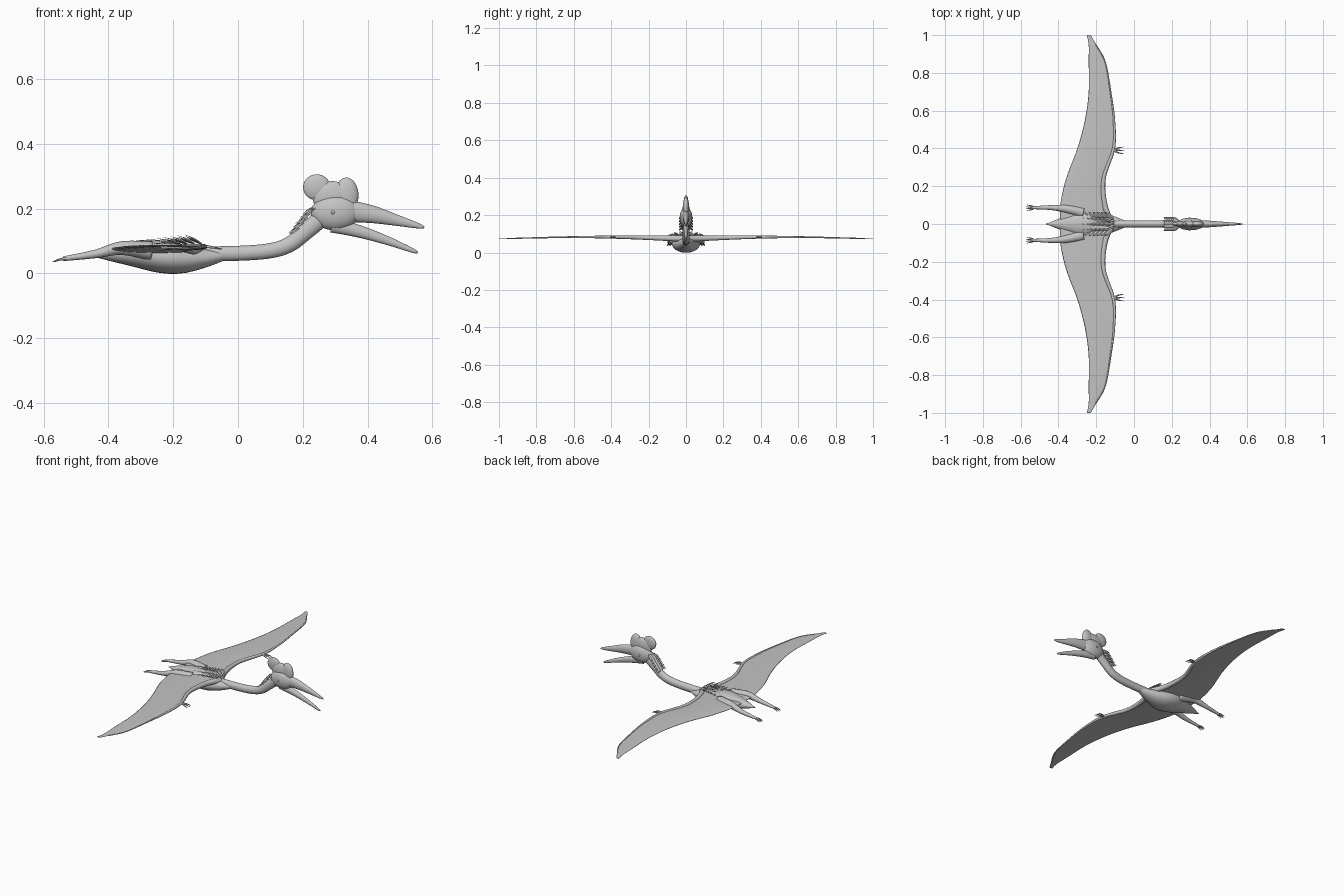
import bpy, bmesh, math
from mathutils import Matrix, Vector

cube = bpy.data.objects.get("Cube")
if cube:
    bpy.data.objects.remove(cube, do_unlink=True)

grey = bpy.data.materials.new("plain grey")
grey.use_nodes = True
grey.diffuse_color = (.55, .55, .55, 1)
grey.node_tree.nodes["Principled BSDF"].inputs["Base Color"].default_value = grey.diffuse_color


def finish(bm, name, smooth=True):
    if smooth:
        bmesh.ops.recalc_face_normals(bm, faces=bm.faces)
    mesh = bpy.data.meshes.new(name)
    bm.to_mesh(mesh)
    bm.free()
    mesh.materials.append(grey)
    for polygon in mesh.polygons:
        polygon.use_smooth = smooth
    bpy.context.collection.objects.link(bpy.data.objects.new(name, mesh))


def spline(points, steps=6):
    """Smooth curve through the points, as (position, fraction along) pairs."""
    points = [Vector(p) for p in points]
    last = len(points) - 1
    curve = []
    for i in range(last):
        before, start = points[max(i - 1, 0)], points[i]
        end, after = points[i + 1], points[min(i + 2, last)]
        leave, arrive = (end - before) / 2, (after - start) / 2
        for step in range(steps):
            t = step / steps
            ease = t * t * (3 - 2 * t)
            bend = leave * t * (1 - t) ** 2 - arrive * t * t * (1 - t)
            curve.append((start.lerp(end, ease) + bend, (i + t) / last))
    return curve + [(points[-1], 1)]


def tube(name, points, size, axis=None, sides=16):
    """Loft ellipses along a curve; size(position, fraction) gives half width and half height."""
    curve = spline(points)
    bm = bmesh.new()
    rings = []
    for i, (centre, fraction) in enumerate(curve):
        ahead = curve[min(i + 1, len(curve) - 1)][0]
        behind = curve[max(i - 1, 0)][0]
        along = Vector(axis) if axis else (ahead - behind).normalized()
        side = Vector((0, 0, 1)).cross(along).normalized()
        up = along.cross(side)
        width, height = size(centre, fraction)
        ring = []
        for k in range(sides):
            angle = math.tau * k / sides
            offset = side * width * math.cos(angle) + up * height * math.sin(angle)
            ring.append(bm.verts.new(centre + offset))
        rings.append(ring)
    for ring, following in zip(rings, rings[1:]):
        for k in range(sides):
            n = (k + 1) % sides
            bm.faces.new((ring[k], ring[n], following[n], following[k]))
    bm.faces.new(rings[0])
    bm.faces.new(rings[-1])
    finish(bm, name)


def taper(thick, thin, power=1, flat=1):
    """Size rule shrinking from thick to thin; flat scales the width."""
    def size(centre, fraction):
        radius = thin + (thick - thin) * (1 - fraction) ** power
        return radius * flat, radius
    return size


def ball(name, centre, radii):
    bm = bmesh.new()
    shape = Matrix.Translation(centre) @ Matrix.Diagonal((*radii, 1))
    bmesh.ops.create_uvsphere(bm, u_segments=24, v_segments=16, radius=1, matrix=shape)
    finish(bm, name)


def digits(name, origin, reach, drop, count, spread):
    """Fan of small tapered toes or claws."""
    origin = Vector(origin)
    for k in range(count):
        swing = k - (count - 1) / 2
        tip = origin + Vector((reach * (1 - abs(swing) / 9), swing * spread, -drop))
        knuckle = origin.lerp(tip, .5) + Vector((0, swing * spread / 5, drop / 4))
        tube(f"{name}_{k + 1}", [origin, knuckle, tip], taper(.006, .001), sides=8)


def add_feather(bm, base, direction, length, width):
    """Leaf-shaped plate creased along its spine."""
    base, direction = Vector(base), Vector(direction).normalized()
    side = direction.cross(Vector((0, 0, 1))).normalized()
    up = side.cross(direction)
    root = bm.verts.new(base)
    ridge = bm.verts.new(base + direction * length / 2 + up * width / 5)
    tip = bm.verts.new(base + direction * length)
    for hand in (-1, 1):
        inner = bm.verts.new(base + direction * length * .3 + side * hand * width * .4)
        outer = bm.verts.new(base + direction * length * .7 + side * hand * width * .5)
        leaf = [root, inner, outer, tip, ridge]
        bm.faces.new(leaf if hand > 0 else leaf[::-1])


# Torso swelling from the tail tip and fading into the neck
def torso_size(centre, fraction):
    swell = max(math.sin(math.pi * fraction), .01)
    return .077 * swell ** 1.5, .05 * swell ** 1.2


tube("torso_and_tail", [(-.47, 0, .06), (-.31, 0, .06), (-.16, 0, .044), (0, 0, .06)],
     torso_size, sides=24)
tube("neck", [(-.15, 0, .06), (0, 0, .062), (.1, 0, .07), (.16, 0, .09), (.21, 0, .13), (.28, 0, .19)],
     lambda centre, fraction: (.019, .023 + .006 * fraction ** 3))

# Head: skull, lobed crest and open beak
ball("skull", (.3, 0, .188), (.075, .033, .055))
ball("crest_back_lobe", (.243, 0, .266), (.042, .013, .04))
ball("crest_middle", (.29, 0, .235), (.06, .018, .05))
ball("crest_front_lobe", (.335, 0, .24), (.037, .017, .056))
tube("upper_beak", [(.32, 0, .195), (.41, 0, .183), (.49, 0, .164), (.575, 0, .142)],
     taper(.037, .003, .8, .6))
tube("lower_beak", [(.29, 0, .15), (.38, 0, .128), (.47, 0, .098), (.555, 0, .064)],
     taper(.024, .003, .7, .7))

# Wing outline: span position, leading edge, trailing edge
outline = [(0, -.1, -.39), (.1, -.14, -.39), (.24, -.15, -.36), (.4, -.1, -.3), (.55, -.1, -.26),
           (.7, -.12, -.24), (.86, -.15, -.24), (.95, -.2, -.24), (1, -.23, -.25)]


def wing_height(span):
    return .073 + .01 * math.sin(math.pi * span)


def arm_radius(span):
    return .003 + .014 * (1 - span) ** 2


def arm_size(centre, fraction):
    radius = arm_radius(abs(centre.y))
    return radius, radius


# The chord follows the same curve as the membrane's midline
chord = spline([((front - back) / 2, 0, 0) for span, front, back in outline])
chord_at = {round(fraction, 4): value.x for value, fraction in chord}


def membrane_size(centre, fraction):
    return chord_at[round(fraction, 4)], .002 + .013 * (1 - abs(centre.y)) ** 3


for s, hand in ((1, "left"), (-1, "right")):
    tube(hand + "_wing_membrane",
         [((front + back) / 2, s * span, wing_height(span)) for span, front, back in outline],
         membrane_size, axis=(0, s, 0), sides=20)
    # Arm bone and long wing finger along the leading edge
    tube(hand + "_wing_arm",
         [(front - arm_radius(span), s * span, wing_height(span)) for span, front, back in outline[:-1]],
         arm_size, sides=12)
    digits(hand + "_hand_claw", (-.11, s * .39, .083), .06, .008, 3, .018)
    # Trailing leg with spread toes
    tube(hand + "_leg",
         [(-.27, s * .06, .07), (-.36, s * .08, .078), (-.44, s * .087, .06), (-.54, s * .086, .045)],
         taper(.03, .007, 1.2), sides=12)
    digits(hand + "_toe", (-.525, s * .086, .046), -.05, .01, 4, .01)
    ball(hand + "_eye", (.293, s * .03, .188), (.006, .006, .006))

# Feather tufts fan out backwards over the shoulders
bm = bmesh.new()
for row in range(6):
    for k in range(-2, 3):
        yaw = k * .36
        rise = .5 - abs(k) * .07 - row * .05
        add_feather(bm, (-.105 - row * .021, k * .01, .09 - abs(k) * .002),
                    (-math.cos(yaw), math.sin(yaw), rise), .07, .02)
finish(bm, "back_feathers", False)

# Nape feathers point back and down along the neck
bm = bmesh.new()
for row in range(5):
    base = Vector((.195, 0, .15)).lerp(Vector((.24, 0, .21)), row / 4)
    for k in range(-2, 3):
        add_feather(bm, base + Vector((0, k * .008, -abs(k) * .004)), (-.85, k * .22, -.55), .05, .018)
finish(bm, "nape_feathers", False)
